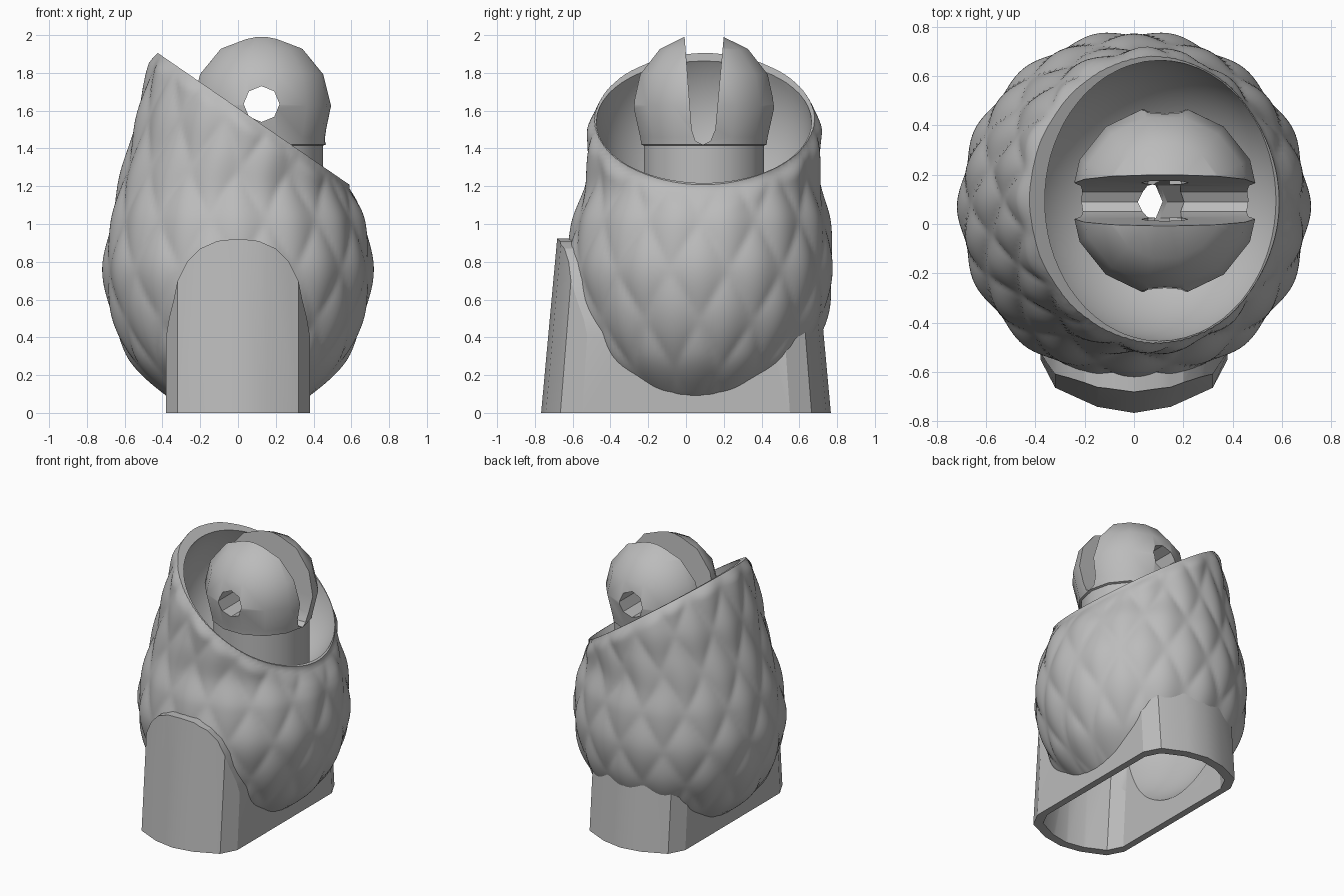
import bpy, bmesh, math
from mathutils import Vector

if "Cube" in bpy.data.objects:
    bpy.data.objects.remove(bpy.data.objects["Cube"])

grey = bpy.data.materials.new("warm_grey")
grey.diffuse_color = (0.5, 0.5, 0.5, 1)
grey.use_nodes = True
grey.node_tree.nodes["Principled BSDF"].inputs["Base Color"].default_value = grey.diffuse_color


def finish(bm, name):
    bmesh.ops.recalc_face_normals(bm, faces=bm.faces)
    me = bpy.data.meshes.new(name)
    bm.to_mesh(me)
    bm.free()
    me.materials.append(grey)
    ob = bpy.data.objects.new(name, me)
    bpy.context.collection.objects.link(ob)
    return ob


def loft(name, rings):
    """Closed skin through a stack of equal-length point rings."""
    bm = bmesh.new()
    rows = [[bm.verts.new(p) for p in ring] for ring in rings]
    n = len(rows[0])
    for a, b in zip(rows, rows[1:]):
        for i in range(n):
            j = (i + 1) % n
            bm.faces.new((a[i], a[j], b[j], b[i]))
    bm.faces.new(rows[0][::-1])
    bm.faces.new(rows[-1])
    return finish(bm, name)


def circle(cx, cy, z, r, n):
    return [(cx + r * math.cos(2 * math.pi * i / n),
             cy + r * math.sin(2 * math.pi * i / n), z) for i in range(n)]


def rod(name, a, b, r, n):
    a, b = Vector(a), Vector(b)
    q = (b - a).to_track_quat('Z', 'Y')
    ring = [q @ Vector(p) for p in circle(0, 0, 0, r, n)]
    return loft(name, [[a + p for p in ring], [b + p for p in ring]])


def box(name, lo, hi):
    ring = [(lo[0], lo[1]), (hi[0], lo[1]), (hi[0], hi[1]), (lo[0], hi[1])]
    return loft(name, [[(x, y, z) for x, y in ring] for z in (lo[2], hi[2])])


def cut(ob, tool, op='DIFFERENCE'):
    m = ob.modifiers.new("cut", 'BOOLEAN')
    m.operation, m.object, m.solver = op, tool, 'EXACT'
    bpy.context.view_layer.objects.active = ob
    bpy.ops.object.modifier_apply(modifier=m.name)


# egg: height, centre x, centre y, radius
EGG = [(-0.05, 0, .05, .10), (0.01, 0, .05, .25), (0.10, 0, .05, .40),
       (0.27, 0, .06, .565), (0.50, 0, .07, .67), (0.75, 0, .07, .71),
       (1.00, 0, .08, .68), (1.20, -.005, .09, .63), (1.40, .04, .095, .62),
       (1.60, .075, .10, .61), (1.90, .11, .10, .56), (2.2, .12, .1, .48)]
TILT = math.radians(34.5)
MOUTH = Vector((0.085, 0, 1.555))
NORMAL = Vector((math.sin(TILT), 0, math.cos(TILT)))


def egg_at(z):
    k = max(0, min(len(EGG) - 2, sum(e[0] <= z for e in EGG) - 1))
    p = [EGG[max(0, min(len(EGG) - 1, k + d))] for d in (-1, 0, 1, 2)]
    h = p[2][0] - p[1][0]
    t = (z - p[1][0]) / h
    out = []
    for c in (1, 2, 3):
        m0 = (p[2][c] - p[0][c]) / (p[2][0] - p[0][0]) * h
        m1 = (p[3][c] - p[1][c]) / (p[3][0] - p[1][0]) * h
        out.append((2*t**3 - 3*t*t + 1) * p[1][c] + (t**3 - 2*t*t + t) * m0
                   + (3*t*t - 2*t**3) * p[2][c] + (t**3 - t*t) * m1)
    return out


# scaly egg shell: shallow diamonds on a helical lattice, rounded in at the rim
SEG, ROWS, SCALES = 196, 100, 14
rings = []
for k in range(ROWS + 1):
    z = 0.01 + 2.14 * k / ROWS
    cx, cy, r = egg_at(z)
    ring = []
    for i in range(SEG):
        a = 2 * math.pi * i / SEG
        u, v = SCALES * i / SEG, z / 0.54 + 0.1
        d = abs(math.sin(math.pi * (u + v)) * math.sin(math.pi * (u - v)))
        depth = (MOUTH - Vector((cx + r * math.cos(a), 0, z))).dot(NORMAL)
        near = max(0, min(1, 1 - depth / 0.07))
        rr = r - 0.013 + 0.022 * d ** 0.8 * min(1, z / 0.3) * (1 - near) - 0.022 * near ** 2
        ring.append((cx + rr * math.cos(a), cy + rr * math.sin(a), z))
    rings.append(ring)
egg = loft("scaly_egg_shell", rings)

# cutters: slanted mouth, round bowl, lower hollow, wire channel
mouth = box("mouth_cutter", (-2, -2, 0), (2, 2, 3))
mouth.location, mouth.rotation_euler = MOUTH, (0, TILT, 0)
bowl = loft("bowl_cutter", [circle(.1, .095, 1.53 - .57 * math.cos(math.pi * k / 32),
                                   .57 * math.sin(math.pi * k / 32), 64) for k in range(1, 32)])
hollow = loft("hollow_cutter", [
    circle(*egg_at(z - .05)[:2], z, egg_at(z - .05)[2] - .07, 64)
    for z in [.12 + .03 * k for k in range(25)]])
channel = rod("channel_cutter", (.129, .09, 1.55), (-.12, .09, -.1), .093, 8)

# base: long rounded tube outline, tapered along y
half = [(.38, -.55), (.32, -.665), (.15, -.742), (0, -.767),
        (-.15, -.742), (-.32, -.665), (-.38, -.55)]
outline = half + [(-x, -y) for x, y in half]


def tube(name, z0, z1, s=1.0):
    return loft(name, [[(x * s, y * (s + .05 * (s < 1)) * (1 - .12 * z), z)
                        for x, y in outline] for z in (z0, z1)])


base = tube("base_tube", 0, 0.95)
core = tube("core_cutter", -0.1, 0.72, 0.87)

# arched top seen from the front
side = [(.385, -.1), (.385, .38), (.365, .5), (.34, .6), (.32, .70), (.27, .80),
        (.20, .87), (.11, .91)]
arch_pts = side + [(0, .922)] + [(-x, z) for x, z in reversed(side)]
arch = loft("arch_cutter", [[(x, y, z) for x, z in arch_pts] for y in (-1, 1)])
rear = box("rear_cutter", (-1, 0, .47), (1, 1, 2))

cut(base, arch, 'INTERSECT')
for tool in (rear, core, hollow):
    cut(base, tool)
bpy.context.view_layer.update()
for tool in (mouth, bowl, hollow, core, channel):
    cut(egg, tool)

# slotted ball on its neck
R, CZ = .384, 1.626
prof = [(.325, .90), (.325, 1.415), (.34, 1.42)]
for k in range(4, -1, -1):
    a = math.radians(12.86 + 25.71 * k)
    prof.append((R * math.sin(a), CZ + R * math.cos(a)))
ball = loft("slotted_ball", [circle(.125, .095, z, r, 14) for r, z in prof])
slot_pts = [(-.012, 2.05), (.03, 1.50), (.05, 1.44), (.09, 1.42),
            (.13, 1.44), (.155, 1.50), (.205, 2.05)]
slot = loft("slot_cutter", [[(x, y, z) for y, z in slot_pts] for x in (-1, 1)])
pin = rod("pin_cutter", (.125, -1, 1.635), (.125, 1, 1.635), .095, 8)
for tool in (slot, pin, channel):
    cut(ball, tool)

for tool in (mouth, bowl, hollow, channel, core, arch, rear, slot, pin):
    bpy.data.objects.remove(tool)

# smooth shading with sharp edges kept
for ob, deg in ((egg, 50), (base, 20), (ball, 27)):
    bpy.ops.object.select_all(action='DESELECT')
    ob.select_set(True)
    bpy.context.view_layer.objects.active = ob
    bpy.ops.object.shade_smooth_by_angle(angle=math.radians(deg))
